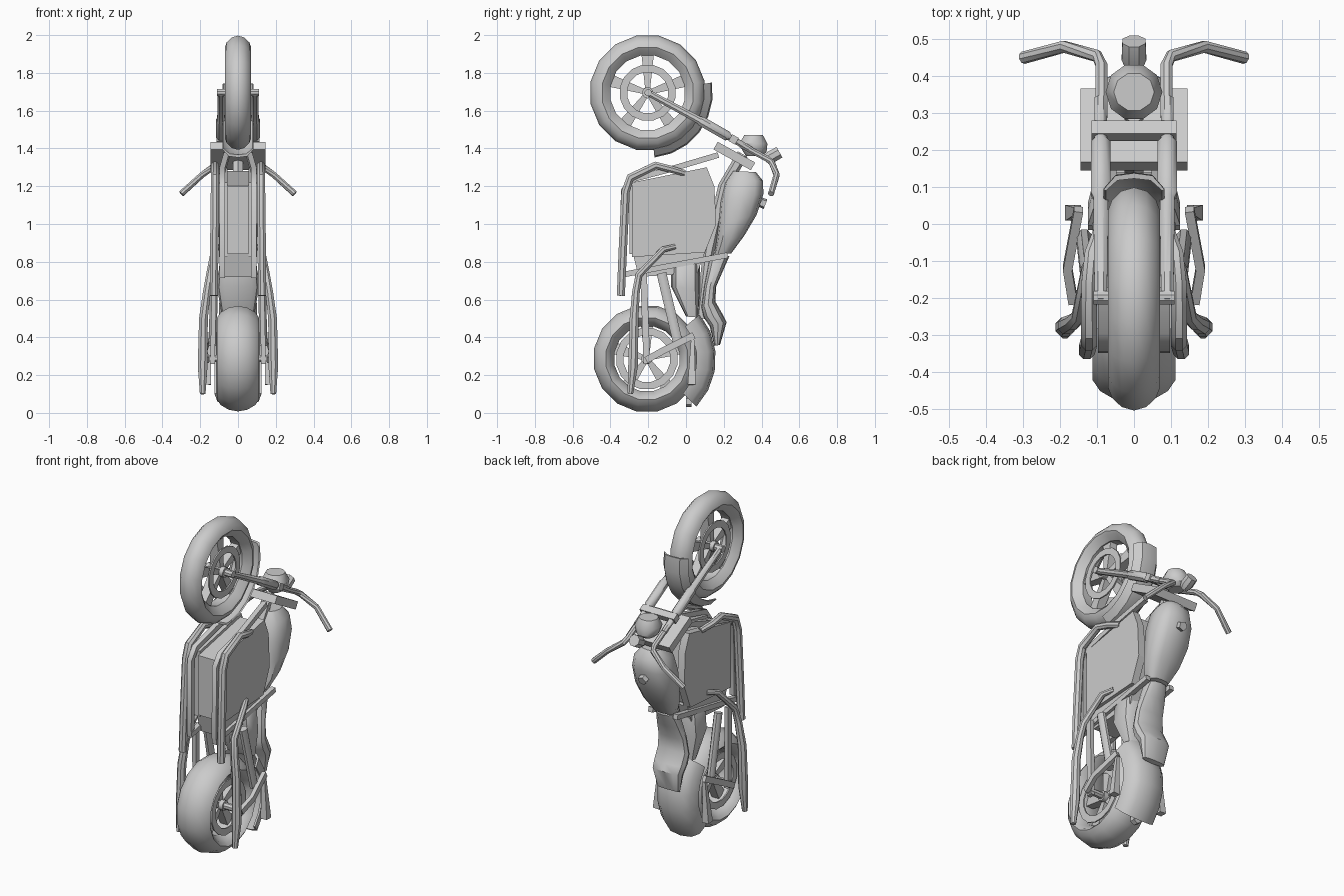
import bpy, bmesh, math
from mathutils import Vector, Matrix

grey = bpy.data.materials.new("plain grey")
grey.diffuse_color = (0.6, 0.6, 0.6, 1)


def finish(bm, name, mirror=False, angle=40):
    bmesh.ops.recalc_face_normals(bm, faces=bm.faces)
    me = bpy.data.meshes.new(name)
    bm.to_mesh(me)
    bm.free()
    ob = bpy.data.objects.new(name, me)
    bpy.context.collection.objects.link(ob)
    me.materials.append(grey)
    if mirror:
        ob.modifiers.new("mirror", 'MIRROR').use_mirror_merge = False
    bpy.ops.object.select_all(action='DESELECT')
    ob.select_set(True)
    bpy.context.view_layer.objects.active = ob
    bpy.ops.object.shade_smooth_by_angle(angle=math.radians(angle))
    return ob


def skin(bm, rings, loop=False):
    """Join rings of vertices with quads, capped unless looped."""
    n = len(rings[0])
    vs = [[bm.verts.new(p) for p in r] for r in rings]
    for i in range(len(vs) if loop else len(vs) - 1):
        a, b = vs[i], vs[(i + 1) % len(vs)]
        for j in range(n):
            k = (j + 1) % n
            bm.faces.new((a[j], a[k], b[k], b[j]))
    if not loop:
        bm.faces.new(vs[0])
        bm.faces.new(vs[-1])


def tube(name, pts, radii, sides=8, mirror=True, flat=1.0):
    """Swept tube through points; flat scales the cross-section along x."""
    pts = [Vector(p) for p in pts]
    if not isinstance(radii, (list, tuple)):
        radii = [radii] * len(pts)
    rings = []
    for i, p in enumerate(pts):
        t = (pts[min(i + 1, len(pts) - 1)] - pts[max(i - 1, 0)]).normalized()
        ref = Vector((0, 1, 0)) if abs(t.x) > 0.95 else Vector((1, 0, 0))
        u = (ref - t * ref.dot(t)).normalized()
        v = t.cross(u)
        rings.append([p + radii[i] * (u * flat * math.cos(a) + v * math.sin(a))
                      for a in [2 * math.pi * (j + 0.5) / sides for j in range(sides)]])
    bm = bmesh.new()
    skin(bm, rings)
    return finish(bm, name, mirror)


def loft(name, stations, sides=12, power=0.75):
    """Body lofted through (y1, z1, y2, z2, half width) stations."""
    rings = []
    f = lambda c: math.copysign(abs(c) ** power, c)
    for y1, z1, y2, z2, w in stations:
        ring = []
        for j in range(sides):
            a = 2 * math.pi * j / sides
            s = 0.5 + 0.5 * f(math.sin(a))
            ring.append(Vector((w * f(math.cos(a)), y1 + (y2 - y1) * s, z1 + (z2 - z1) * s)))
        rings.append(ring)
    bm = bmesh.new()
    skin(bm, rings)
    return finish(bm, name)


def prism(name, profile, x0, x1, mirror=False):
    bm = bmesh.new()
    skin(bm, [[Vector((x, y, z)) for y, z in profile] for x in (x0, x1)])
    return finish(bm, name, mirror, 20)


def lathe(name, profile, y, z, segs, mirror=False):
    """Ring from a closed (radius, x) profile around a sideways axle."""
    rings = []
    for i in range(segs):
        a = 2 * math.pi * (i + 0.5) / segs
        rings.append([Vector((x, y + r * math.cos(a), z + r * math.sin(a))) for r, x in profile])
    bm = bmesh.new()
    skin(bm, rings, True)
    return finish(bm, name, mirror)


def wheel(tag, y, z, half, disc, disc_x):
    prof = half + [(r, -x) for r, x in reversed(half) if x > 0]
    lathe(tag + "_tyre_and_rim", prof, y, z, 16)
    lathe(tag + "_brake_disc", [(disc, disc_x), (disc, disc_x + 0.008),
                                (disc - 0.04, disc_x + 0.008), (disc - 0.04, disc_x)], y, z, 16, True)
    # five spokes that widen toward the rim
    bm = bmesh.new()
    rim = half[-1][0] + 0.015
    for k in range(5):
        a = math.pi / 2 + k * 2 * math.pi / 5
        d = Vector((0, math.cos(a), math.sin(a)))
        n = Vector((0, -d.z, d.y))
        rings = []
        for r, w, t in ((0.01, 0.012, 0.035), (rim, 0.034, 0.022)):
            c = Vector((0, y, z)) + d * r
            rings.append([c + n * (w * q) + Vector((t * p, 0, 0))
                          for p, q in ((1, 1), (1, -1), (-1, -1), (-1, 1))])
        skin(bm, rings)
    finish(bm, tag + "_spokes", False, 20)
    tube(tag + "_hub", [(-0.06, y, z), (0.06, y, z)], 0.03, 10, False)


def fender(name, y, z, a0, a1, steps, section):
    """Arc of an open-bottomed section of (radius, x) points."""
    rings = []
    for i in range(steps + 1):
        a = math.radians(a0 + (a1 - a0) * i / steps)
        rings.append([Vector((x, y + r * math.cos(a), z + r * math.sin(a))) for r, x in section])
    bm = bmesh.new()
    skin(bm, rings)
    finish(bm, name)


# Wheels
wheel("front_wheel", -0.203, 1.695,
      [(0.308, 0), (0.298, 0.034), (0.272, 0.06), (0.245, 0.07), (0.23, 0.06), (0.2, 0.03)], 0.15, 0.045)
wheel("rear_wheel", -0.207, 0.287,
      [(0.285, 0), (0.275, 0.05), (0.25, 0.092), (0.22, 0.112), (0.205, 0.1), (0.175, 0.055)], 0.165, 0.075)
tube("front_axle", [(-0.11, -0.2, 1.695), (0.11, -0.2, 1.695)], 0.02, 8, False)
tube("rear_axle", [(-0.15, -0.207, 0.287), (0.15, -0.207, 0.287)], 0.02, 8, False)

# Fenders
half = [(0.345, 0), (0.338, 0.05), (0.3, 0.083), (0.297, 0.076), (0.325, 0.045), (0.33, 0)]
fender("front_fender", -0.203, 1.695, -84, 9, 6,
       half + [(r, -x) for r, x in reversed(half) if x > 0])
half = [(0.365, 0), (0.355, 0.07), (0.325, 0.11), (0.265, 0.125), (0.265, 0.113), (0.315, 0.1), (0.345, 0.06), (0.35, 0)]
fender("rear_fender", -0.207, 0.287, -44, 40, 5,
       half + [(r, -x) for r, x in reversed(half) if x > 0])

# Front fork, clamp and handlebars
tube("fork_leg", [(0.09, -0.21, 1.70), (0.09, 0.07, 1.55), (0.09, 0.08, 1.545), (0.09, 0.22, 1.465),
                  (0.09, 0.23, 1.46), (0.09, 0.34, 1.395)], [0.018, 0.022, 0.028, 0.028, 0.018, 0.018])
prism("fork_clamp", [(0.225, 1.44), (0.245, 1.475), (0.28, 1.455), (0.26, 1.42)], -0.115, 0.115)
tube("handlebar", [(0.088, 0.29, 1.42), (0.088, 0.43, 1.345), (0.10, 0.455, 1.325),
                   (0.19, 0.48, 1.26), (0.30, 0.45, 1.16)], [0.017] * 5)
prism("radiator", [(0.145, 1.395), (0.168, 1.435), (0.367, 1.325), (0.343, 1.285)], -0.145, 0.145)

# Headlight and gauge
loft("headlight", [(0.315, 1.36, 0.405, 1.36, 0.04), (0.295, 1.39, 0.43, 1.38, 0.066),
                   (0.28, 1.425, 0.435, 1.425, 0.077), (0.305, 1.47, 0.41, 1.47, 0.055)], 10, 1)
tube("gauge", [(0, 0.425, 1.34), (0, 0.45, 1.355), (0, 0.495, 1.38)], [0.025, 0.036, 0.034], 8, False)

# Frame loop and upper spine
tube("frame_loop", [(0.06, 0.17, 1.365), (0.083, -0.10, 1.285), (0.083, -0.29, 1.235), (0.083, -0.33, 1.18),
                    (0.083, -0.335, 0.76), (0.083, -0.345, 0.73), (0.083, 0.22, 0.835)], 0.021, 4)
tube("frame_spine", [(0, 0.3, 1.37), (0, 0.2, 1.2), (0, 0.12, 0.85), (0, 0.08, 0.5)], 0.03, 6, False)

# Engine
prism("engine_side", [(-0.285, 1.22), (0.11, 1.30), (0.15, 1.20), (0.16, 1.0), (0.1, 0.85), (-0.285, 0.825)], 0.055, 0.1, True)
prism("engine_core", [(-0.30, 1.20), (0.10, 1.28), (0.14, 1.0), (0.09, 0.86), (-0.30, 0.84)], -0.055, 0.055)
prism("gearbox", [(-0.28, 0.84), (0.10, 0.85), (0.06, 0.74), (-0.25, 0.72)], -0.08, 0.08)

# Exhausts: front headers and rear mufflers
tube("header_pipe", [(0.09, -0.01, 1.27), (0.115, -0.08, 1.29), (0.122, -0.16, 1.31), (0.122, -0.295, 1.245),
                     (0.122, -0.32, 1.17), (0.126, -0.335, 0.85), (0.128, -0.345, 0.62)],
     [0.018, 0.02, 0.022, 0.024, 0.024, 0.024, 0.023])
tube("muffler", [(0.095, -0.06, 0.88), (0.125, -0.12, 0.865), (0.15, -0.25, 0.73), (0.165, -0.265, 0.64),
                 (0.183, -0.275, 0.5), (0.187, -0.28, 0.25), (0.187, -0.295, 0.1)],
     [0.015, 0.018, 0.02, 0.022, 0.025, 0.028, 0.016])

# Tank, cap, seat and side cover
loft("fuel_tank", [(0.245, 1.28, 0.37, 1.275, 0.06), (0.205, 1.22, 0.407, 1.23, 0.1),
                   (0.18, 1.12, 0.41, 1.16, 0.118), (0.17, 1.0, 0.375, 1.05, 0.118),
                   (0.16, 0.9, 0.31, 0.94, 0.1), (0.15, 0.835, 0.24, 0.845, 0.065)])
tube("fuel_cap", [(0, 0.395, 1.115), (0, 0.421, 1.105)], 0.028, 5, False)
loft("seat", [(0.125, 0.835, 0.23, 0.83, 0.06), (0.11, 0.75, 0.195, 0.75, 0.078), (0.095, 0.67, 0.16, 0.67, 0.09),
              (0.08, 0.56, 0.155, 0.59, 0.1), (0.09, 0.51, 0.195, 0.52, 0.1),
              (0.125, 0.46, 0.215, 0.48, 0.095), (0.15, 0.355, 0.18, 0.36, 0.075)])
loft("side_cover", [(-0.05, 0.80, 0.07, 0.81, 0.085), (-0.08, 0.77, 0.075, 0.78, 0.1),
                    (-0.08, 0.67, 0.075, 0.65, 0.11), (0.0, 0.51, 0.065, 0.505, 0.085)], 12, 0.6)

# Swingarm, shock absorbers and tail brackets
tube("swingarm", [(0.125, -0.225, 0.74), (0.135, -0.207, 0.26)], 0.025, 4, flat=0.7)
tube("shock_absorber", [(0.125, -0.13, 0.74), (0.135, -0.04, 0.36)], 0.028, 8, flat=0.8)
tube("tail_bracket", [(0.15, 0.04, 0.41), (0.18, -0.12, 0.33), (0.165, -0.21, 0.28)], 0.025, 4, flat=0.7)
tube("bracket_post", [(0.15, 0.035, 0.39), (0.165, 0.03, 0.15)], [0.012, 0.03], 4)
tube("tail_light", [(0, 0.0, 0.06), (0, 0.03, 0.06)], 0.03, 6, False)
